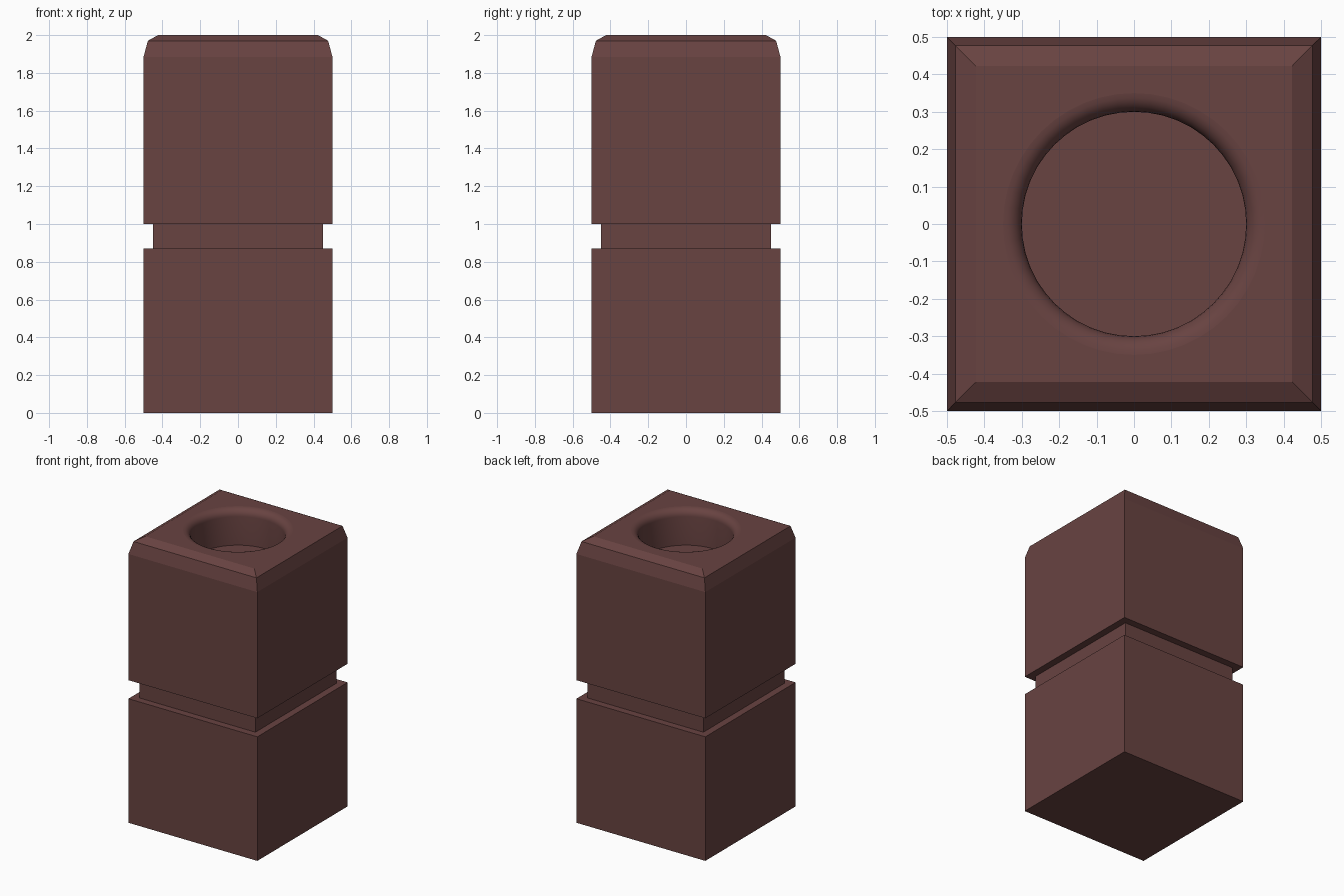
import bpy, bmesh, math

if "Cube" in bpy.data.objects:
    bpy.data.objects.remove(bpy.data.objects["Cube"])

SIDES = 48

mat = bpy.data.materials.new("dark red brown")
mat.diffuse_color = (0.139, 0.056, 0.053, 1)
mat.use_nodes = True
mat.node_tree.nodes["Principled BSDF"].inputs["Base Color"].default_value = mat.diffuse_color

bm = bmesh.new()


def ring(radius, z, n, phase=0.0):
    return [bm.verts.new((radius * math.cos(phase + 2 * math.pi * i / n),
                          radius * math.sin(phase + 2 * math.pi * i / n), z))
            for i in range(n)]


def loft(rings, smooth):
    for a, b in zip(rings, rings[1:]):
        n = len(a)
        for i in range(n):
            j = (i + 1) % n
            bm.faces.new((a[i], a[j], b[j], b[i])).smooth = smooth


# Square post: half width and height, with waist groove and two-step top bevel
post = [(0.5, 0), (0.5, 0.87), (0.45, 0.87), (0.45, 1.0),
        (0.5, 1.0), (0.5, 1.885), (0.477, 1.97), (0.423, 2.0)]
squares = [ring(h * math.sqrt(2), z, 4, math.pi / 4) for h, z in post]
loft(squares, False)
bm.faces.new(squares[0][::-1])

# Round socket with rolled lip
lip = [(0.35 - 0.05 * math.sin(t), 1.95 + 0.05 * math.cos(t))
       for t in (math.pi / 2 * k / 6 for k in range(7))]
circles = [ring(r, z, SIDES) for r, z in lip + [(0.3, 1.75)]]
loft(circles, True)
bm.faces.new(circles[-1])

# Flat top: one corner fan and one side triangle per quarter
outer, inner = squares[-1], circles[0]
q = SIDES // 4
for c in range(4):
    for i in range(q):
        a, b = c * q + i, (c * q + i + 1) % SIDES
        bm.faces.new((outer[c], inner[b], inner[a]))
    bm.faces.new((outer[c], outer[(c + 1) % 4], inner[(c + 1) * q % SIDES]))

bmesh.ops.recalc_face_normals(bm, faces=bm.faces)
for e in bm.edges:
    if len(e.link_faces) == 2 and e.calc_face_angle() > math.radians(40):
        e.smooth = False
mesh = bpy.data.meshes.new("grooved_post")
bm.to_mesh(mesh)
bm.free()
mesh.materials.append(mat)
bpy.context.collection.objects.link(bpy.data.objects.new("grooved_post", mesh))
